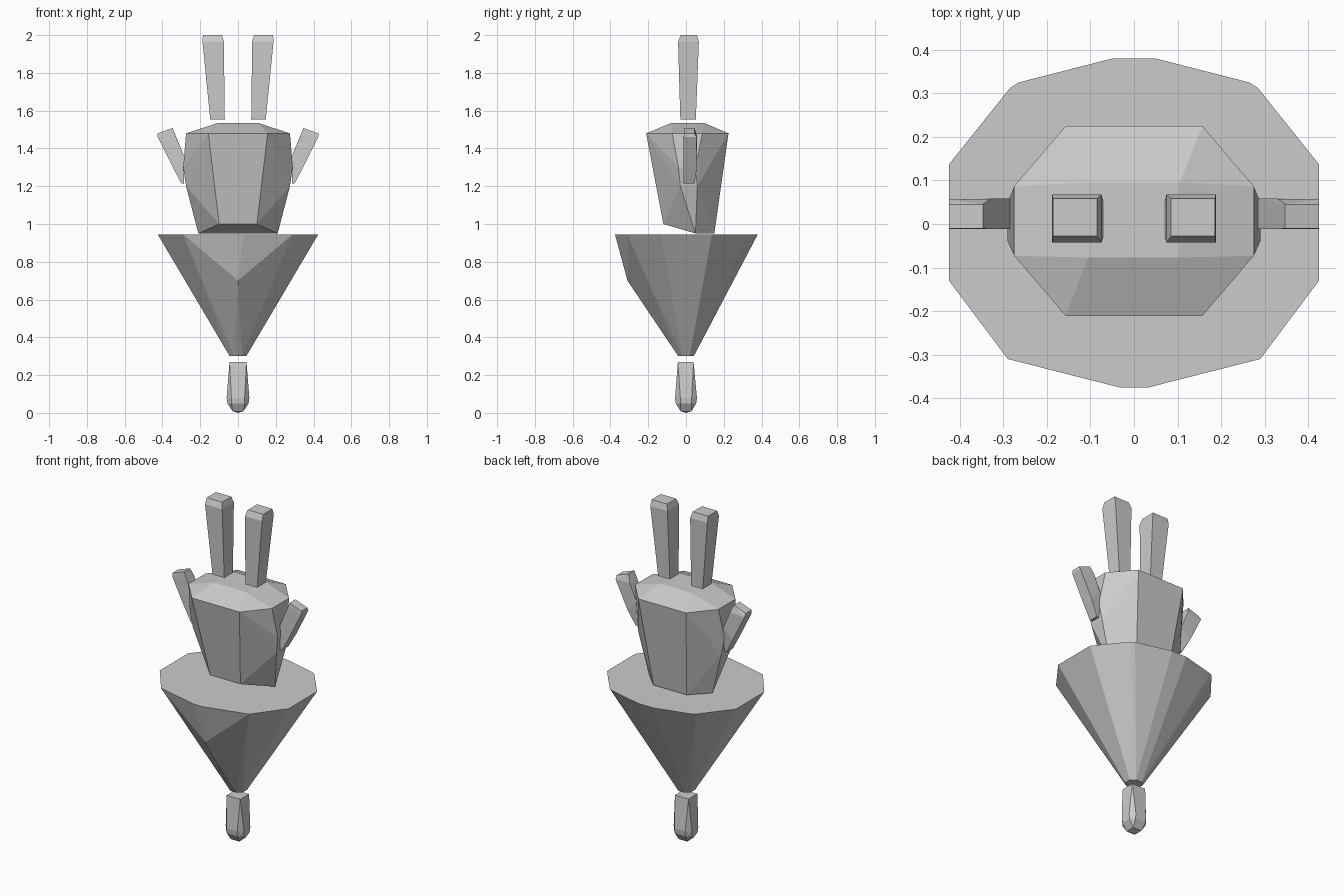
import bpy, bmesh


def hull(name, points):
    """Faceted convex solid around a few corner points."""
    bm = bmesh.new()
    for p in points:
        bm.verts.new(p)
    res = bmesh.ops.convex_hull(bm, input=bm.verts)
    junk = {g for g in res["geom_interior"] + res["geom_unused"]
            if isinstance(g, bmesh.types.BMVert)}
    bmesh.ops.delete(bm, geom=list(junk), context='VERTS')
    bmesh.ops.recalc_face_normals(bm, faces=bm.faces)
    mesh = bpy.data.meshes.new(name)
    bm.to_mesh(mesh)
    bm.free()
    obj = bpy.data.objects.new(name, mesh)
    bpy.context.collection.objects.link(obj)
    return obj


def rect(x0, x1, y0, y1, z):
    return [(x, y, z) for x in (x0, x1) for y in (y0, y1)]


def octagon(x, y, cx, cy, z, oy=0.0):
    """Half sizes x, y; flat sides cx, cy; shifted by oy."""
    return [p for s in (-1, 1) for t in (-1, 1)
            for p in ((s * x, t * cy + oy, z), (s * cx, t * y + oy, z))]


# Bulb at the bottom
hull("bottom_bulb",
     rect(-0.045, 0.045, -0.043, 0.04, 0.27)
     + octagon(0.06, 0.058, 0.035, 0.03, 0.08)
     + octagon(0.056, 0.054, 0.035, 0.03, 0.05)
     + rect(-0.028, 0.028, -0.028, 0.028, 0.008) + [(0, 0, 0)])

# Cone with a twelve-sided flat top and a bulge at the front
rim = []
for s in (-1, 1):
    rim += [(s * x, y, 0.945) for x, y in
            ((0.05, 0.38), (0.265, 0.325), (0.285, 0.312), (0.425, 0.137),
             (0.425, -0.13), (0.29, -0.31), (0.03, -0.376))]
hull("cone", rim + [(0, -0.31, 0.7)] + octagon(0.045, 0.042, 0.02, 0.02, 0.302))

# Faceted body
hull("body",
     rect(-0.105, 0.105, -0.077, 0.095, 1.535)
     + octagon(0.275, 0.218, 0.157, 0.08, 1.48, 0.007)
     + rect(-0.29, 0.29, -0.04, 0.05, 1.3)
     + rect(-0.275, 0.275, -0.03, 0.06, 1.2)
     + [(s * x, y, z) for s in (-1, 1) for x, y, z in
        ((0.10, -0.12, 1.0), (0.21, 0.05, 0.95), (0.11, 0.15, 0.95))])

for side, s in (("left", -1), ("right", 1)):
    # Short side limbs leaning outwards
    hull(side + "_side_limb",
         [(s * x, y, z) for x, z, y0, y1 in
          ((0.285, 1.215, -0.012, 0.045), (0.3, 1.215, -0.012, 0.045),
           (0.285, 1.36, -0.012, 0.058), (0.345, 1.3, -0.012, 0.058),
           (0.33, 1.465, -0.012, 0.058), (0.425, 1.46, -0.012, 0.056),
           (0.347, 1.508, -0.01, 0.045), (0.425, 1.48, -0.01, 0.045))
          for y in (y0, y1)])
    # Upright limbs
    hull(side + "_upper_limb",
         rect(s * 0.07, s * 0.147, -0.03, 0.052, 1.553)
         + rect(s * 0.075, s * 0.188, -0.042, 0.068, 1.965)
         + rect(s * 0.085, s * 0.186, -0.028, 0.058, 2.0))
